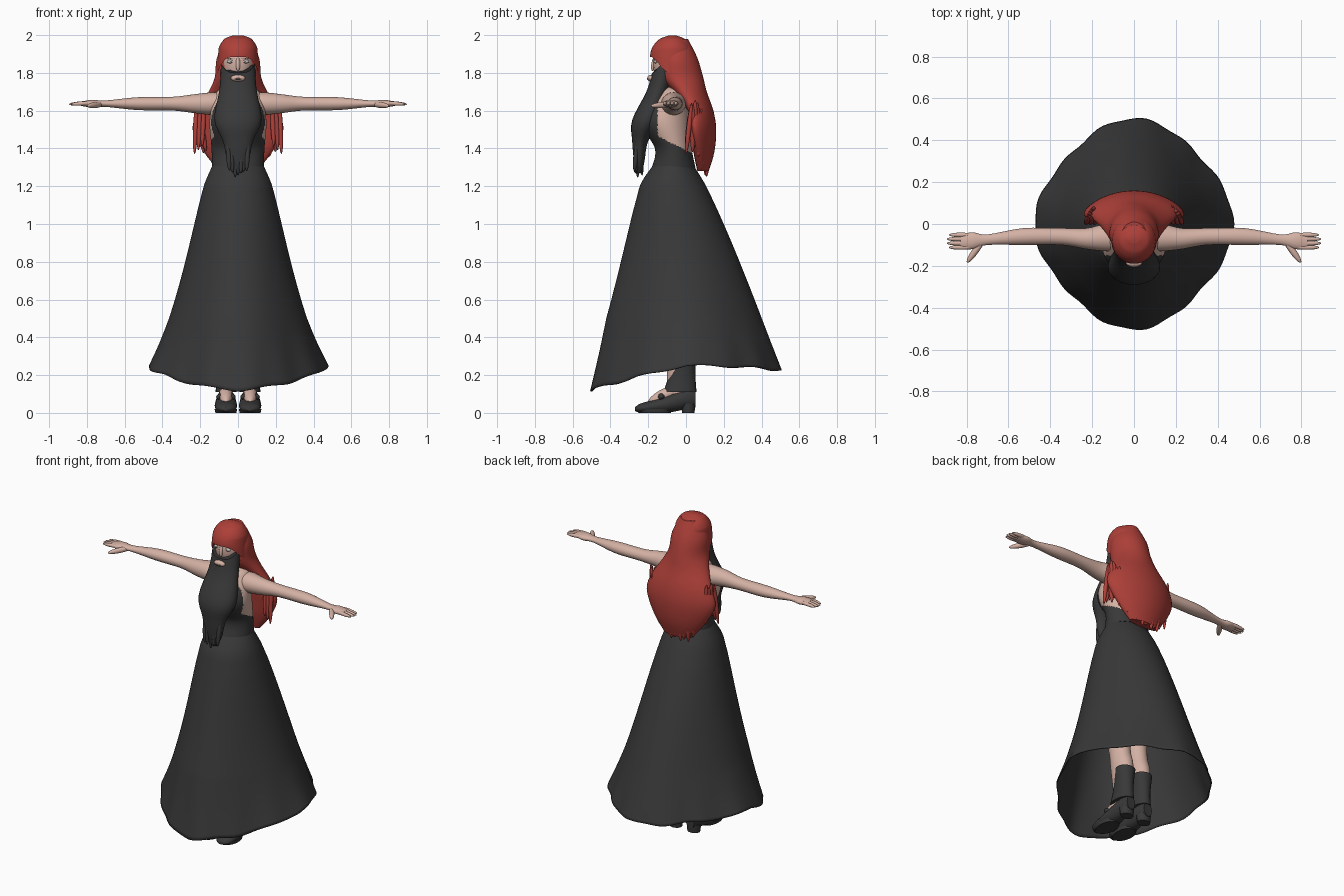
import bpy, bmesh, math, random
from mathutils import Vector

random.seed(4)
if "Cube" in bpy.data.objects:
    bpy.data.objects.remove(bpy.data.objects["Cube"], do_unlink=True)


def material(name, red, green, blue):
    mat = bpy.data.materials.new(name)
    mat.use_nodes = True
    mat.diffuse_color = (red, green, blue, 1)
    shader = next(node for node in mat.node_tree.nodes if node.type == "BSDF_PRINCIPLED")
    shader.inputs["Base Color"].default_value = (red, green, blue, 1)
    shader.inputs["Roughness"].default_value = .8
    return mat


DARK = material("charcoal", .04, .04, .04)
RED = material("red_hair", .42, .05, .04)
SKIN = material("skin", .66, .44, .37)
PALE = material("eye_white", .55, .53, .52)
BROWN = material("dull_brown", .25, .17, .15)


def smooth_rows(rows, steps):
    """Catmull-Rom interpolation between cross-sections."""
    rows = [Vector(row) for row in rows]
    padded = [rows[0]] + rows + [rows[-1]]
    out = []
    for before, start, end, after in zip(padded, padded[1:], padded[2:], padded[3:]):
        leave, arrive = (end - before) / 2, (after - start) / 2
        for step in range(steps):
            t = step / steps
            ease = t * t * (3 - 2 * t)
            out.append(start.lerp(end, ease) + leave * t * (1 - t) ** 2 - arrive * t * t * (1 - t))
    return out + [rows[-1]]


def loft(name, mats, rows, place=lambda co, angle: co, sides=24, steps=4, open_end=False, rule=None):
    """Ellipses (position, half width, low, high) skinned along z; place moves each point."""
    bm = bmesh.new()
    rings = []
    for pos, half, low, high in smooth_rows(rows, steps):
        ring = []
        for k in range(sides):
            angle = math.tau * k / sides
            depth = (low + high) / 2 + (high - low) / 2 * math.sin(angle)
            ring.append(bm.verts.new(place(Vector((half * math.cos(angle), depth, pos)), angle)))
        rings.append(ring)
    for upper, lower in zip(rings, rings[1:]):
        for k in range(sides):
            bm.faces.new((upper[k], upper[k - 1], lower[k - 1], lower[k]))
    bm.faces.new(rings[0])
    if not open_end:
        bm.faces.new(rings[-1])
    bmesh.ops.recalc_face_normals(bm, faces=bm.faces)
    if rule:
        for face in bm.faces:
            face.material_index = rule(face.calc_center_median())
    mesh = bpy.data.meshes.new(name)
    bm.to_mesh(mesh)
    bm.free()
    for mat in mats:
        mesh.materials.append(mat)
    obj = bpy.data.objects.new(name, mesh)
    bpy.context.collection.objects.link(obj)
    bpy.ops.object.select_all(action="DESELECT")
    obj.select_set(True)
    bpy.context.view_layer.objects.active = obj
    bpy.ops.object.shade_smooth_by_angle(angle=math.radians(50))
    return obj


def ball(name, mat, centre, size):
    bpy.ops.mesh.primitive_uv_sphere_add(segments=20, ring_count=12, location=centre)
    obj = bpy.context.object
    obj.name = name
    obj.scale = size
    obj.data.materials.append(mat)
    bpy.ops.object.shade_smooth()
    return obj


def spindle(name, mat, start, end, radius):
    """Rounded form tapering towards both of its end points."""
    start, end = Vector(start), Vector(end)
    along = end - start
    obj = ball(name, mat, (start + end) / 2, (radius, radius, along.length / 2))
    obj.rotation_euler = along.to_track_quat("Z", "Y").to_euler()


# Long skirt, narrower on the diagonals, with a hem that dips at the front
def skirt_row(t):
    half = .135 + .18 * t ** .65 + .05 * t + .11 * t ** 3
    front = .175 + .21 * math.sqrt(t) + .12 * t * t
    return 1.31 - 1.09 * t, half, -front, .04 + .465 * t ** .85


def drape(co, angle):
    low = max(0, .5 - co.z) / .28
    loose = max(0, 1.1 - co.z)
    fold = 1 + loose * (.045 * (math.cos(4 * angle) - 1) + .012 * math.cos(13 * angle) * low)
    dip = .1 * max(0, -math.sin(angle))
    lift = low * (.03 * abs(math.cos(angle)) + .006 * math.sin(9 * angle) - dip)
    return Vector((co.x * fold, co.y * fold, co.z + lift))


skirt = loft("skirt", [DARK], [skirt_row(i / 12) for i in range(13)], drape, sides=96, open_end=True)
cloth = skirt.modifiers.new("cloth", "SOLIDIFY")
cloth.thickness = .006

# Torso: bare back and sides above the halter bodice
def bodice(centre):
    return int(centre.y < -.15 or centre.z < min(1.47, 1.39 - centre.y / 2))


loft("torso", [SKIN, DARK], [
    (1.73, .05, -.11, 0), (1.69, .12, -.15, .01), (1.55, .15, -.24, .02),
    (1.4, .14, -.165, .03), (1.3, .137, -.18, .05)], sides=96, steps=20, rule=bodice)

# Neck, head and face
spindle("neck", SKIN, (0, -.05, 1.9), (0, -.05, 1.55), .055)
ball("head", SKIN, (0, -.08, 1.85), (.085, .095, .13))
spindle("nose", SKIN, (0, -.165, 1.885), (0, -.178, 1.81), .012)
for s, side in ((1, "left_"), (-1, "right_")):
    ball(side + "eye", PALE, (s * .037, -.16, 1.86), (.022, .01, .01))
    ball(side + "iris", BROWN, (s * .037, -.167, 1.86), (.006, .005, .006))
    spindle(side + "brow", BROWN, (s * .015, -.17, 1.877), (s * .06, -.145, 1.877), .004)

# Full beard rising to the cheeks, with wisps and a mouth
def cheeks(co, angle):
    rise = max(0, co.z - 1.75) * math.cos(angle) ** 4
    return co + Vector((0, 0, rise))


loft("beard", [DARK], [
    (1.8, .09, -.18, -.05), (1.7, .1, -.21, -.09), (1.55, .125, -.285, -.13),
    (1.44, .08, -.285, -.2), (1.33, .055, -.275, -.22), (1.27, .02, -.26, -.235)], cheeks)
for i in range(-3, 4):
    x = i * .015
    tip = 1.23 + abs(x) + random.uniform(0, .03)
    spindle("beard_wisp", DARK, (x * 1.2, -.255, 1.45), (x, random.uniform(-.28, -.22), tip), .014)
spindle("mouth", SKIN, (-.038, -.187, 1.772), (.038, -.187, 1.772), .018)
spindle("lips", BROWN, (-.02, -.202, 1.768), (.02, -.202, 1.768), .005)

# Fringe cap: a broad dome whose rim hangs lower at the temples
def cap_row(t):
    dome = t * (2 - t)
    depth = math.sqrt(dome)
    return 2 - .115 * t, .109 * dome ** .38, -.07 - .12 * depth, -.07 + .11 * depth


def temples(co, angle):
    drop = 2 * max(0, 1.93 - co.z) * math.cos(angle) ** 4
    return co - Vector((0, 0, drop))


loft("hair_cap", [RED], [cap_row((i + .1) / 8.1) for i in range(9)], temples, sides=48, open_end=True)

# Long hair wrapping forward at its sides, with loose locks
def wrap(co, angle):
    return co - Vector((0, .8 * co.x ** 2, 0))


loft("hair_back", [RED], [
    (1.98, .06, -.12, .01), (1.88, .112, -.14, .06), (1.78, .122, -.14, .09),
    (1.7, .155, -.07, .11), (1.6, .21, .01, .145), (1.5, .24, .03, .16),
    (1.38, .18, .04, .15), (1.28, .1, .06, .12)], wrap, sides=48)
for i in range(24):
    angle = math.pi * (i + .5) / 24
    across, back = math.cos(angle), math.sin(angle)
    end = 1.23 + .15 * across ** 2 + random.uniform(-.01, .04)
    sway = random.uniform(-.02, .02)
    spindle("hair_lock", RED, (.22 * across, .03 + .095 * back, end + .25),
            (.18 * across + sway, .03 + .08 * back, end), .016)
for s in (-1, 1):
    for x in (.2, .22, .24):
        spindle("side_lock", RED, (s * (x - .02), .03, 1.64), (s * (x - .01), 0, 1.61 - x), .013)

for s, side in ((1, "left_"), (-1, "right_")):
    # Outstretched arm and hand
    loft(side + "arm", [SKIN], [
        (.06, .06, -.13, 0), (.14, .06, -.13, 0), (.23, .05, -.12, -.02), (.35, .036, -.1, -.02),
        (.53, .034, -.1, -.02), (.7, .017, -.1, -.05), (.77, .02, -.12, -.04), (.83, .012, -.12, -.05)],
        lambda co, angle: Vector((s * co.z, co.y, 1.637 + co.x)))
    for k in range(4):
        y = -.112 + k * .02
        reach = .9 - .01 * abs(k - 1.5)
        spindle(side + "finger", SKIN, (s * .77, y, 1.642), (s * reach, y, 1.634), .011)
    spindle(side + "thumb", SKIN, (s * .71, -.06, 1.635), (s * .798, -.185, 1.625), .016)

    # Leg, ankle cuff and heeled shoe
    def beside(co, angle):
        return co + Vector((s * .064, 0, 0))

    loft(side + "leg", [SKIN], [
        (1, .064, -.16, .02), (.6, .064, -.15, .01), (.45, .058, -.12, .02),
        (.35, .058, -.11, .045), (.2, .04, -.1, .04), (.08, .03, -.1, .02)], beside)
    loft(side + "cuff", [DARK], [
        (.32, .06, -.06, .055), (.2, .05, -.09, .05), (.11, .055, -.12, .056)], beside)
    loft(side + "heel", [DARK], [(.05, .045, -.03, .05), (0, .04, -.02, .045)], beside)
    loft(side + "sole", [DARK], [(.02, .06, -.265, -.07), (0, .055, -.25, -.08)], beside)
    loft(side + "shoe", [DARK], [
        (-.27, .02, .01, .03), (-.24, .05, 0, .05), (-.17, .059, 0, .07), (-.1, .057, 0, .095),
        (0, .046, .02, .13), (.05, .03, .03, .12)], lambda co, angle: Vector((co.x + s * .064, co.z, co.y)))
    spindle(side + "instep", SKIN, (s * .064, -.2, .05), (s * .064, -.02, .14), .035)
    spindle(side + "strap", DARK, (s * .012, -.13, .085), (s * .116, -.13, .085), .022)
